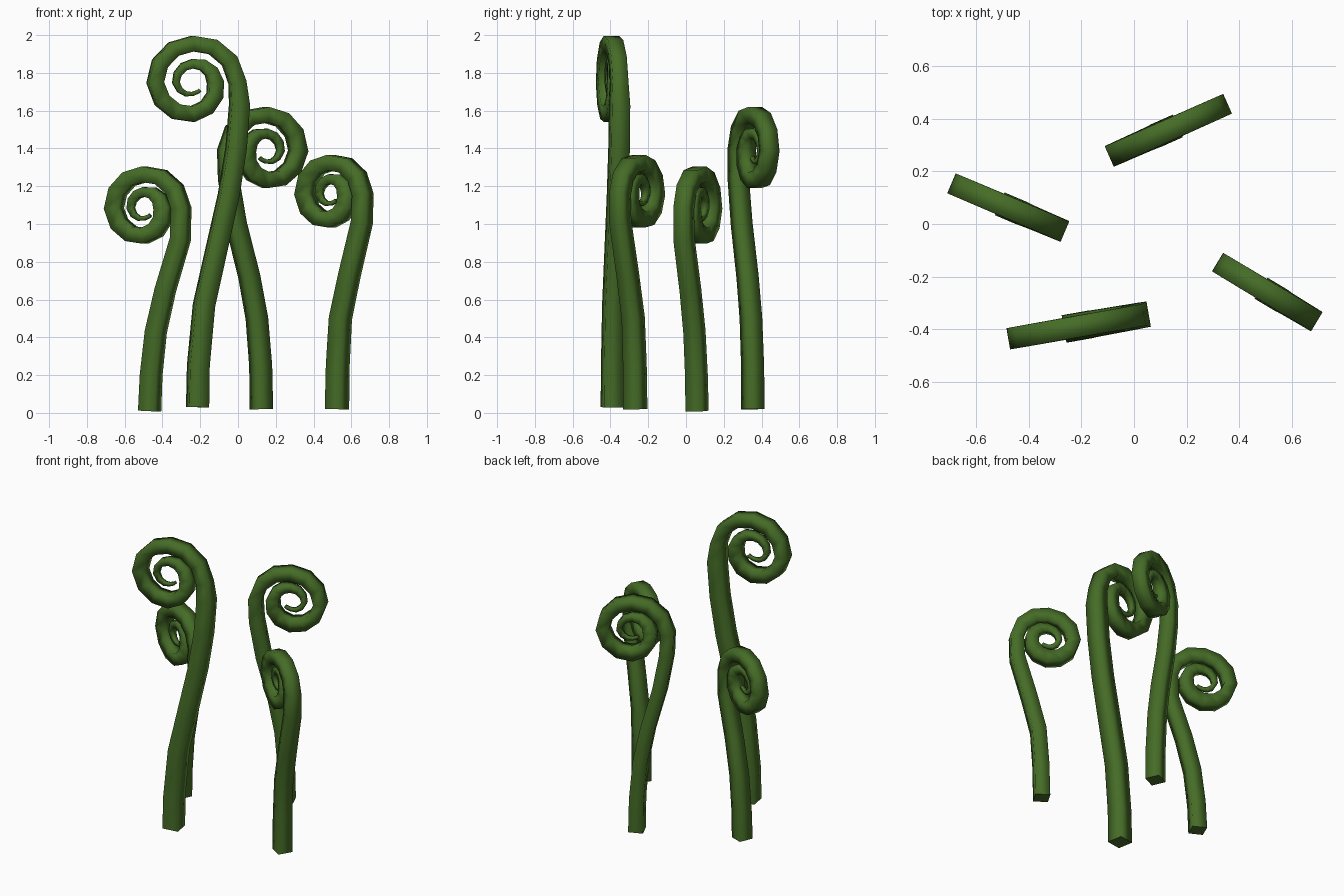
import bpy
import bmesh
from math import sin, cos, tan, radians
from mathutils import Vector

cube = bpy.data.objects.get("Cube")
if cube:
    bpy.data.objects.remove(cube, do_unlink=True)

green = bpy.data.materials.new("fern_green")
green.use_nodes = True
colour = (0.06, 0.15, 0.02, 1)
green.diffuse_color = colour
bsdf = next(n for n in green.node_tree.nodes if n.type == 'BSDF_PRINCIPLED')
bsdf.inputs["Base Color"].default_value = colour
bsdf.inputs["Roughness"].default_value = 0.8

# Shared curl: radius relative to curl size, and half thickness, per quarter turn
CURL_RADIUS = [0.52, 0.445, 0.435, 0.36, 0.265, 0.215, 0.195, 0.13, 0.11]
CURL_THICK = [0.042, 0.041, 0.041, 0.042, 0.040, 0.025, 0.018, 0.011, 0.008]
STEP = 30
CURL_END = 675


def sample(table, angle):
    i = min(int(angle // 90), len(table) - 2)
    f = angle / 90 - i
    return table[i] * (1 - f) + table[i + 1] * f


def frond(name, centre, heading, side, size, stem, thick=1.0):
    """Square tube: a leaning stem that rolls into a flat spiral.
    side is the x direction of the stem seen from the curl centre."""
    cx, cy, cz = centre
    a = radians(heading)
    along = Vector((cos(a), sin(a), 0)) * side
    across = along.cross(Vector((0, 0, 1)))

    # Centre line in the plane of the frond: (distance along, height, half thickness)
    path = []
    for i, (x, z) in enumerate(stem):
        h = 0.047 + (0.043 - 0.047) * i / (len(stem) - 1)
        path.append(((x - cx) / along.x, z, h * thick))
    angles = list(range(0, CURL_END, STEP)) + [CURL_END]
    for t in angles:
        r = sample(CURL_RADIUS, t) * size
        path.append((r * cos(radians(t)), cz + r * sin(radians(t)),
                     sample(CURL_THICK, t)))

    # Sweep a square section along it
    bm = bmesh.new()
    rings = []
    for i, (u, z, h) in enumerate(path):
        p0, p1 = path[max(i - 1, 0)], path[min(i + 1, len(path) - 1)]
        tangent = along * (p1[0] - p0[0]) + Vector((0, 0, p1[1] - p0[1]))
        outward = tangent.normalized().cross(across)
        mid = Vector((cx, cy, z)) + along * u
        rings.append([bm.verts.new(mid + (outward * s + across * w) * h)
                      for s, w in ((1, 1), (1, -1), (-1, -1), (-1, 1))])
    for lower, upper in zip(rings, rings[1:]):
        for k in range(4):
            j = (k + 1) % 4
            face = bm.faces.new((lower[k], lower[j], upper[j], upper[k]))
            face.smooth = True
    bm.faces.new(rings[0])
    bm.faces.new(rings[-1])
    bmesh.ops.recalc_face_normals(bm, faces=bm.faces)

    mesh = bpy.data.meshes.new(name)
    bm.to_mesh(mesh)
    bm.free()
    mesh.materials.append(green)
    obj = bpy.data.objects.new(name, mesh)
    bpy.context.collection.objects.link(obj)


# Four fronds; stems are (x, z) points from the ground up
frond("tall_frond", (-0.24, -0.395, 1.749), 10, 1, 0.463,
      [(-0.214, 0.03), (-0.21, 0.25), (-0.18, 0.57), (-0.115, 0.86),
       (-0.05, 1.15), (-0.01, 1.4), (0.008, 1.63)], 1.13)
frond("right_frond", (-0.495, 0.07, 1.083), -23, 1, 0.405,
      [(-0.468, 0.01), (-0.46, 0.2), (-0.435, 0.43), (-0.385, 0.65),
       (-0.305, 0.92)])
frond("back_frond", (0.148, 0.365, 1.387), 24, -1, 0.43,
      [(0.124, 0.02), (0.12, 0.25), (0.1, 0.5), (0.06, 0.72),
       (-0.01, 1.0), (-0.05, 1.24)])
frond("left_frond", (0.493, -0.25, 1.158), -31, 1, 0.375,
      [(0.524, 0.02), (0.528, 0.25), (0.542, 0.5), (0.59, 0.73),
       (0.656, 1.01)])
